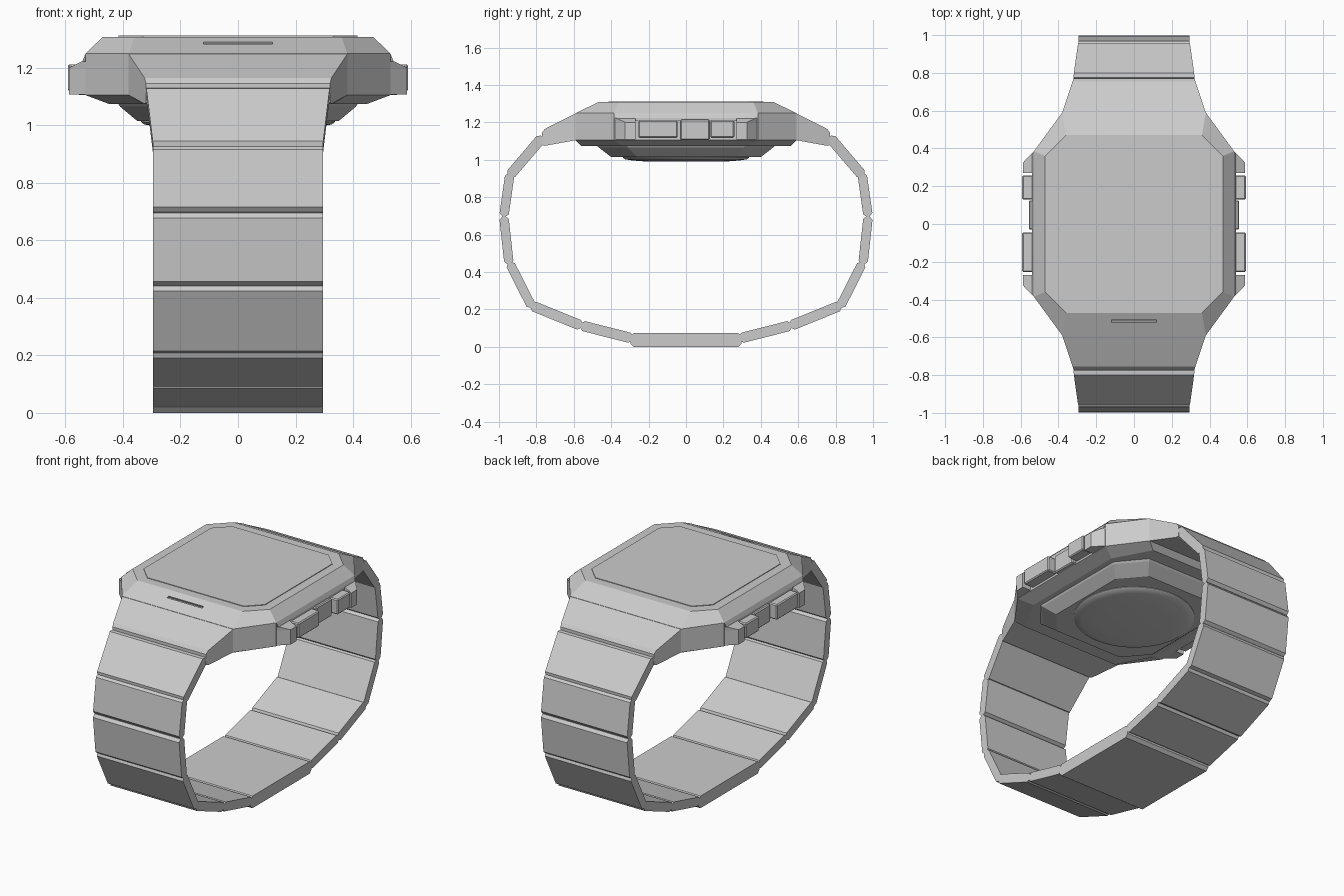
import bpy, bmesh, math
from mathutils import Vector

if "Cube" in bpy.data.objects:
    bpy.data.objects.remove(bpy.data.objects["Cube"])


def make(name, rings):
    """Loft equal-length closed rings into a capped solid."""
    bm = bmesh.new()
    loops = [[bm.verts.new(p) for p in r] for r in rings]
    n = len(loops[0])
    for a, b in zip(loops, loops[1:]):
        for i in range(n):
            j = (i + 1) % n
            bm.faces.new((a[i], a[j], b[j], b[i]))
    bm.faces.new(loops[0])
    bm.faces.new(loops[-1])
    bmesh.ops.recalc_face_normals(bm, faces=bm.faces)
    me = bpy.data.meshes.new(name)
    bm.to_mesh(me)
    bm.free()
    ob = bpy.data.objects.new(name, me)
    bpy.context.collection.objects.link(ob)
    return ob


def octagon(hx, hy, cx, cy, z):
    return [(hx, -cy, z), (hx, cy, z), (cx, hy, z), (-cx, hy, z),
            (-hx, cy, z), (-hx, -cy, z), (-cx, -hy, z), (cx, -hy, z)]


def box(name, x0, x1, y0, y1, z0, z1):
    return make(name, [[(x0, y0, z), (x1, y0, z), (x1, y1, z), (x0, y1, z)]
                       for z in (z0, z1)])


def mirror(ob, x=False, y=False):
    m = ob.modifiers.new("Mirror", 'MIRROR')
    m.use_axis = (x, y, False)


def bevel(ob, w):
    b = ob.modifiers.new("Bevel", 'BEVEL')
    b.width, b.segments = w, 1


def link(name, p0, p1, t, w0=0.295, w1=0.295, c=0.016):
    """Band link with chamfered ends, side profile (y, z) extruded along x."""
    a, b = Vector(p0), Vector(p1)
    d = (b - a).normalized()
    n = Vector((-d.y, d.x))
    L, h = (b - a).length, t / 2
    prof = [(0, c - h), (c, -h), (L - c, -h), (L, c - h),
            (L, h - c), (L - c, h), (c, h), (0, h - c)]
    rings = []
    for s in (-1, 1):
        ring = []
        for u, v in prof:
            p = a + d * u + n * v
            ring.append((s * (w0 + (w1 - w0) * u / L), p.x, p.y))
        rings.append(ring)
    return make(name, rings)


# Case body with sloped bezel
case = make("case", [octagon(0.45, 0.56, 0.33, 0.34, 1.075),
                     octagon(0.53, 0.59, 0.38, 0.385, 1.105),
                     octagon(0.53, 0.59, 0.38, 0.385, 1.25),
                     octagon(0.47, 0.47, 0.36, 0.36, 1.308)])

# Thin slot in the front bezel
cutter = box("slot_cutter", -0.12, 0.12, -0.007, 0.007, -0.015, 0.02)
cutter.location = (0, -0.515, 1.287)
cutter.rotation_euler = (math.atan2(0.058, 0.12), 0, 0)
cutter.hide_render = True
cut = case.modifiers.new("Slot", 'BOOLEAN')
cut.operation, cut.solver, cut.object = 'DIFFERENCE', 'EXACT', cutter
bpy.context.view_layer.objects.active = case
bpy.ops.object.modifier_apply(modifier="Slot")
bpy.data.objects.remove(cutter)

# Screen glass
make("screen", [octagon(0.415, 0.415, 0.33, 0.33, 1.30),
                octagon(0.415, 0.415, 0.33, 0.33, 1.312)])

# Back plate and sensor dome
make("back_plate", [octagon(0.35, 0.40, 0.23, 0.26, 1.015),
                    octagon(0.41, 0.465, 0.28, 0.31, 1.065),
                    octagon(0.42, 0.48, 0.29, 0.32, 1.08)])
N = 48
dome = make("sensor_dome", [[(r * math.cos(i * math.tau / N), r * math.sin(i * math.tau / N), z)
                             for i in range(N)]
                            for r, z in ((0.338, 1.03), (0.338, 1.012), (0.325, 1.003),
                                         (0.29, 0.997), (0.2, 0.99))])
bpy.ops.object.select_all(action='DESELECT')
dome.select_set(True)
bpy.context.view_layer.objects.active = dome
bpy.ops.object.shade_smooth_by_angle(angle=math.radians(40))

# Lugs tapering from the case to the band
lug = make("lugs", [[(-w, y, z0), (w, y, z0), (w, y, z1), (-w, y, z1)]
                    for y, w, z0, z1 in ((0.57, 0.38, 1.108, 1.245),
                                         (0.59, 0.38, 1.105, 1.248),
                                         (0.755, 0.325, 1.075, 1.165),
                                         (0.77, 0.32, 1.08, 1.145))])
mirror(lug, y=True)

# Button guards at the corners of both sides
guard = make("button_guards", [
    [(0.51, 0.27, z0), (x, 0.27, z0), (x, y1, z0), (0.51, y2, z0)]
    for x, y1, y2, z0 in ((0.588, 0.325, 0.40, 1.108), (0.588, 0.325, 0.40, 1.20),
                          (0.545, 0.37, 0.40, 1.222))])
mirror(guard, x=True, y=True)

# Buttons and the spacer between them
for name, x1, y0, y1, z0, z1 in (("long_buttons", 0.592, -0.255, -0.045, 1.118, 1.212),
                                 ("short_buttons", 0.592, 0.13, 0.258, 1.118, 1.212),
                                 ("button_spacers", 0.557, -0.03, 0.125, 1.105, 1.215)):
    ob = box(name, 0.51, x1, y0, y1, z0, z1)
    mirror(ob, x=True)
    bevel(ob, 0.006)

# Overhanging rail above the buttons
rail = make("side_rails", [[(0.51, -h, z), (x, -h, z), (x, h, z), (0.51, h, z)]
                           for x, h, z in ((0.54, 0.365, 1.208), (0.54, 0.375, 1.225),
                                           (0.53, 0.385, 1.25))])
mirror(rail, x=True)

# Band links, mirrored front to back
path = [((0.767, 1.122), (0.944, 0.915), 0.055, 0.32),
        ((0.941, 0.928), (0.974, 0.697), 0.05, 0.295),
        ((0.974, 0.697), (0.946, 0.443), 0.05, 0.295),
        ((0.944, 0.45), (0.823, 0.212), 0.05, 0.295),
        ((0.828, 0.222), (0.557, 0.112), 0.055, 0.295),
        ((0.563, 0.115), (0.287, 0.045), 0.055, 0.295)]
for i, (p0, p1, t, w0) in enumerate(path):
    mirror(link(f"band_link_{i + 1}", p0, p1, t, w0), y=True)

# Clasp at the bottom
link("clasp", (-0.297, 0.0375), (0.297, 0.0375), 0.075, c=0.018)
